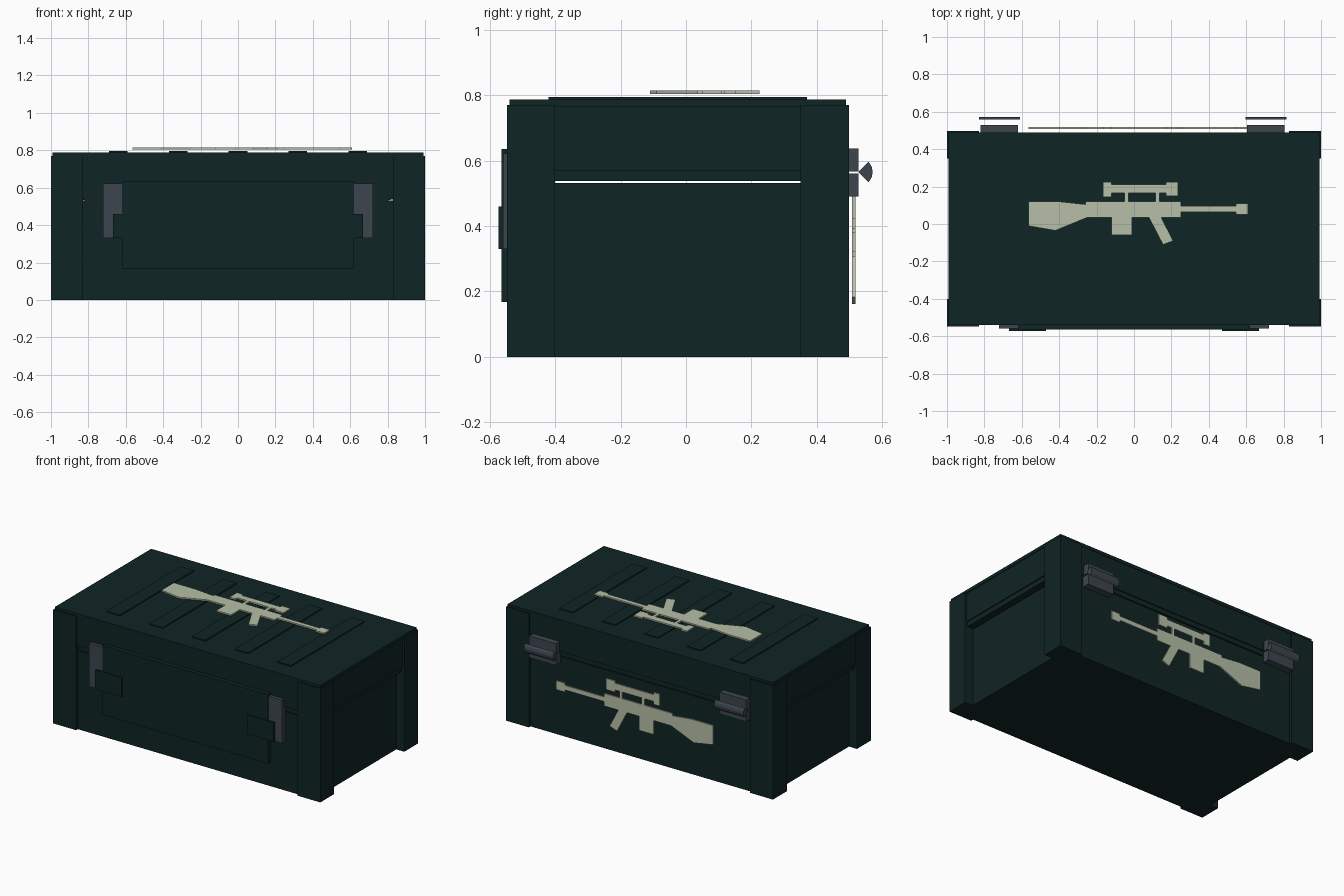
import bpy, bmesh, math

if "Cube" in bpy.data.objects:
    bpy.data.objects.remove(bpy.data.objects["Cube"])


def material(name, rgb):
    m = bpy.data.materials.new(name)
    m.diffuse_color = (*rgb, 1)
    m.use_nodes = True
    m.node_tree.nodes["Principled BSDF"].inputs["Base Color"].default_value = m.diffuse_color
    return m


GREEN = material("dark_green", (0.005, 0.018, 0.018))
GREY = material("steel_grey", (0.048, 0.06, 0.078))
CREAM = material("pale_khaki", (0.47, 0.52, 0.39))


def finish(name, bm, mat):
    me = bpy.data.meshes.new(name)
    bm.to_mesh(me)
    bm.free()
    me.materials.append(mat)
    ob = bpy.data.objects.new(name, me)
    bpy.context.collection.objects.link(ob)
    return ob


def box(name, x, y, z, mat=GREEN):
    """Box from (min, max) ranges on each axis."""
    bm = bmesh.new()
    bmesh.ops.create_cube(bm, size=1)
    for v in bm.verts:
        v.co = [(r[0] + r[1]) / 2 + c * (r[1] - r[0]) for r, c in zip((x, y, z), v.co)]
    return finish(name, bm, mat)


def span(s, a, b):
    """Range a..b mirrored by sign s."""
    return tuple(sorted((s * a, s * b)))


# Crate base and lid, with a thin open slit between them
box("base", (-0.94, 0.94), (-0.53, 0.48), (0, 0.532))
box("lid_lip", (-0.98, 0.98), (-0.53, 0.48), (0.538, 0.57))
box("lid", (-0.988, 0.988), (-0.537, 0.487), (0.57, 0.77))
box("lid_top", (-0.993, 0.993), (-0.54, 0.49), (0.765, 0.787))

# Corner posts
for s in (-1, 1):
    for y, n in (((-0.548, -0.40), "front"), ((0.35, 0.498), "back")):
        box(n + "_corner_post", span(s, 0.828, 1.0), y, (0, 0.77))

# Ribs across the lid
for i in range(5):
    cx = -0.64 + 0.32 * i
    box("lid_rib", (cx - 0.05, cx + 0.05), (-0.42, 0.37), (0.78, 0.795))

# Front panel and latches
box("front_panel", (-0.62, 0.62), (-0.565, -0.52), (0.167, 0.635))
for s in (-1, 1):
    box("latch", span(s, 0.62, 0.722), (-0.56, -0.52), (0.33, 0.622), GREY)
    box("latch_plate", span(s, 0.47, 0.668), (-0.573, -0.54), (0.33, 0.46))

# Hinges: two leaves and an open curved barrel with fan ends
for cx in (-0.72, 0.705):
    for z in ((0.49, 0.56), (0.567, 0.637)):
        box("hinge_leaf", (cx - 0.1, cx + 0.1), (0.48, 0.528), z, GREY)
    bm = bmesh.new()
    rows = []
    for x in (cx - 0.11, cx + 0.11):
        hub = bm.verts.new((x, 0.527, 0.565))
        arc = []
        for k in range(5):
            a = math.radians(-45 + 22.5 * k)
            arc.append(bm.verts.new((x, 0.527 + 0.044 * math.cos(a), 0.565 + 0.044 * math.sin(a))))
        for k in range(4):
            bm.faces.new((hub, arc[k], arc[k + 1]) if x > cx else (hub, arc[k + 1], arc[k]))
        rows.append(arc)
    for k in range(4):
        bm.faces.new((rows[0][k], rows[0][k + 1], rows[1][k + 1], rows[1][k]))
    finish("hinge_barrel", bm, GREY)

# Rifle silhouette emblem: body, scope and two scope mounts
BODY = [(-.565, .12), (-.40, .12), (-.26, .105), (-.26, .12), (.25, .12), (.25, .095),
        (.545, .095), (.545, .11), (.61, .11), (.61, .05), (.545, .05), (.545, .065),
        (.25, .065), (.25, .035), (.145, .035), (.21, -.09), (.155, -.11), (.08, .035),
        (-.01, .035), (-.01, -.06), (-.12, -.06), (-.12, .035), (-.25, .035),
        (-.42, -.035), (-.565, -.01)]
SCOPE = [(-.165, .225), (-.12, .225), (-.12, .21), (.17, .21), (.17, .225), (.235, .225),
         (.235, .15), (.17, .15), (.17, .165), (-.12, .165), (-.12, .145), (-.165, .145)]
MOUNTS = [[(x, .12), (x, .165), (x + .02, .165), (x + .02, .12)] for x in (-.05, .115)]


def emblem(name, place):
    bm = bmesh.new()
    for outline in (BODY, SCOPE, *MOUNTS):
        low, high = ([bm.verts.new(place(x, y, h)) for x, y in outline] for h in (0, 0.0098))
        bm.faces.new(low)
        bm.faces.new(high[::-1])
        for i in range(len(low)):
            bm.faces.new((low[i - 1], low[i], high[i], high[i - 1]))
    bmesh.ops.recalc_face_normals(bm, faces=bm.faces)
    finish(name, bm, CREAM)


emblem("lid_emblem", lambda x, y, h: (x, y, 0.804 + h))
emblem("back_emblem", lambda x, y, h: (x, 0.508 + h, y + 0.272))
